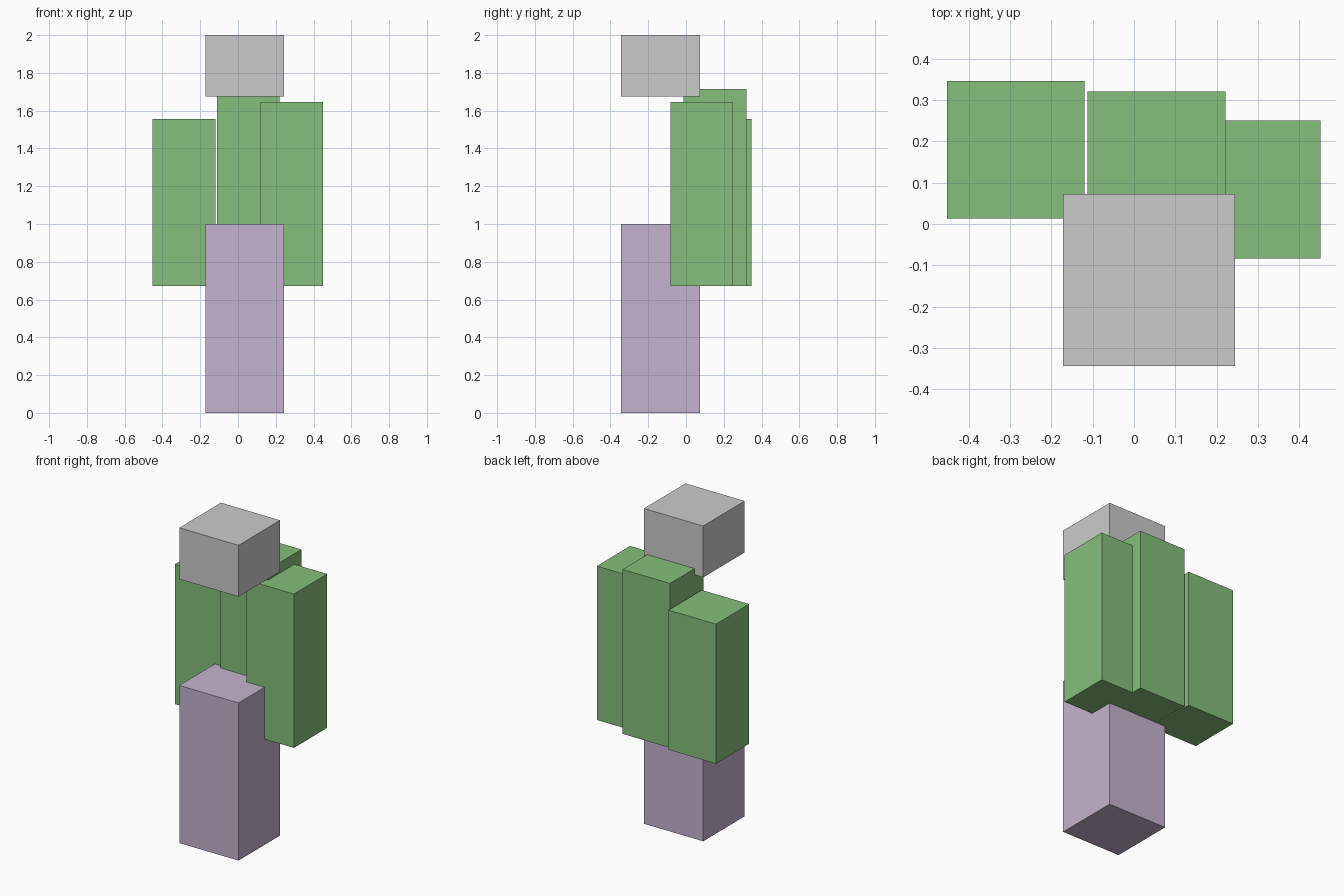
import bpy

if "Cube" in bpy.data.objects:
    bpy.data.objects.remove(bpy.data.objects["Cube"])


def material(name, rgb):
    m = bpy.data.materials.new(name)
    m.diffuse_color = (*rgb, 1)
    m.use_nodes = True
    m.node_tree.nodes["Principled BSDF"].inputs["Base Color"].default_value = m.diffuse_color
    return m


def box(name, lo, hi, mat=None):
    """Axis-aligned block between two opposite corners."""
    bpy.ops.mesh.primitive_cube_add(size=1, location=[(a + b) / 2 for a, b in zip(lo, hi)])
    ob = bpy.context.object
    ob.name = name
    ob.scale = [b - a for a, b in zip(lo, hi)]
    bpy.ops.object.transform_apply(location=False, rotation=False, scale=True)
    if mat:
        ob.data.materials.append(mat)
    return ob


purple = material("purple", (0.56, 0.45, 0.62))
green = material("green", (0.24, 0.52, 0.2))

# Lower tower and the floating cap, sharing one footprint
x0, x1, y0, y1 = -0.172, 0.244, -0.343, 0.073
box("lower_tower", (x0, y0, 0), (x1, y1, 1.0), purple)
box("top_cap", (x0, y0, 1.674), (x1, y1, 2.0))

# Three square green towers rising from a common level
side, base = 0.333, 0.671
for name, x, y, top in [
    ("left_tower", -0.453, 0.013, 1.557),
    ("middle_tower", -0.112, -0.013, 1.714),
    ("right_tower", 0.118, -0.083, 1.647),
]:
    box(name, (x, y, base), (x + side, y + side, top), green)
